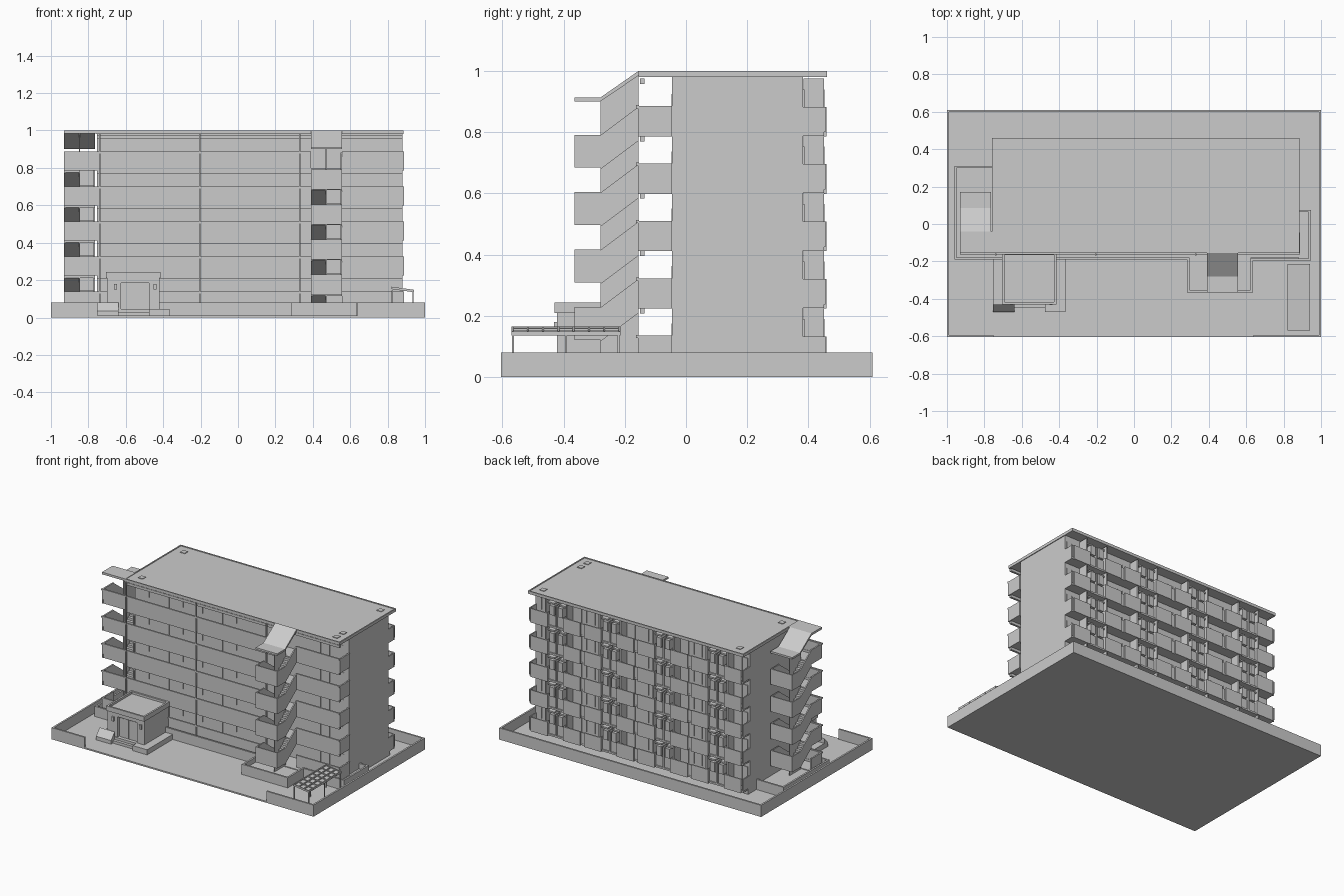
import bpy, bmesh

FLOORS = [0.05 + 0.1875 * i for i in range(5)]
PITCH = 0.1875


def finish(name, bm):
    bmesh.ops.recalc_face_normals(bm, faces=bm.faces)
    me = bpy.data.meshes.new(name)
    bm.to_mesh(me)
    bm.free()
    ob = bpy.data.objects.new(name, me)
    bpy.context.collection.objects.link(ob)
    return ob


def prism(bm, profile, u0, u1, place):
    """Extrude a (v, z) profile from u0 to u1; place maps (u, v, z) to the world."""
    a = [bm.verts.new(place(u0, v, z)) for v, z in profile]
    b = [bm.verts.new(place(u1, v, z)) for v, z in profile]
    bm.faces.new(a)
    bm.faces.new(b[::-1])
    n = len(a)
    for i in range(n):
        bm.faces.new((a[i], b[i], b[(i + 1) % n], a[(i + 1) % n]))


def world(u, v, z):
    return (u, v, z)


def add(bm, x0, x1, y0, y1, z0, z1, place=world):
    prism(bm, [(y0, z0), (y1, z0), (y1, z1), (y0, z1)], x0, x1, place)


def boxes(name, items):
    bm = bmesh.new()
    for it in items:
        add(bm, *it)
    return finish(name, bm)


# site slab and boundary wall with a gate opening at the front
boxes("site_ground", [(-1, 1, -0.605, 0.61, 0, 0.01)])
boxes("boundary_wall", [
    (-1, -0.988, -0.605, 0.61, 0.01, 0.08), (0.988, 1, -0.605, 0.61, 0.01, 0.08),
    (-0.988, 0.988, 0.598, 0.61, 0.01, 0.08),
    (-0.988, -0.75, -0.605, -0.593, 0.01, 0.08), (0.64, 0.988, -0.605, -0.593, 0.01, 0.08)])

# plinth with its raised rim following the stairs
boxes("plinth", [(-0.755, 0.88, -0.18, 0.40, 0.01, 0.05), (-0.95, -0.755, -0.18, 0.305, 0.01, 0.045),
                 (0.295, 0.625, -0.355, -0.18, 0.01, 0.045), (0.88, 0.935, -0.185, 0.07, 0.01, 0.045)])
path = [(-0.76, 0.305), (-0.955, 0.305), (-0.955, -0.185), (0.29, -0.185), (0.29, -0.36),
        (0.63, -0.36), (0.63, -0.19), (0.94, -0.19), (0.94, 0.07), (0.88, 0.07)]
t = 0.006
boxes("plinth_rim", [(min(a[0], b[0]) - t, max(a[0], b[0]) + t, min(a[1], b[1]) - t, max(a[1], b[1]) + t, 0.01, 0.08)
                     for a, b in zip(path, path[1:])])

# main block, roof and roof fittings
boxes("apartment_block", [(-0.755, 0.88, -0.045, 0.382, 0.05, 0.986)])
boxes("roof", [(-0.76, 0.885, -0.155, 0.46, 0.984, 0.996),
               (-0.76, 0.885, -0.155, -0.147, 0.98, 1), (-0.76, 0.885, 0.452, 0.46, 0.98, 1),
               (-0.76, -0.752, -0.155, 0.46, 0.98, 1), (0.877, 0.885, -0.155, 0.46, 0.98, 1)])
boxes("roof_hatches", [(x, x + 0.035, y, y + 0.035, 0.99, 1.0)
                       for x, y in ((-0.70, -0.09), (0.80, -0.11), (0.80, -0.04), (0.80, 0.37), (-0.70, 0.37))])

# front access galleries: slabs, parapets and the landings at the left end
slabs, walls = [], []
for z in FLOORS:
    slabs += [(-0.755, 0.88, -0.15, -0.045, z - 0.012, z), (-0.925, -0.755, -0.15, -0.04, z - 0.012, z)]
    for x0, x1 in ((-0.93, 0.39), (0.555, 0.887)):
        walls += [(x0, x1, -0.157, -0.147, z + 0.015, z + 0.085),
                  (x0, x1, -0.154, -0.145, z - 0.014, z + 0.015),
                  (x0, x1, -0.163, -0.153, z + 0.078, z + 0.088)]
    walls += [(0.877, 0.887, -0.157, -0.045, z - 0.014, z + 0.085),
              (-0.93, -0.92, -0.157, -0.04, z - 0.014, z + 0.085)]
slabs.append((-0.93, -0.755, -0.155, -0.04, 0.985, 1))
boxes("gallery_slabs", slabs)
boxes("gallery_parapets", walls)
boxes("downpipes", [(x - 0.004, x + 0.004, -0.168, -0.158, 0.05, 0.985) for x in (-0.74, -0.205, 0.33)])
boxes("ceiling_beams", [(-0.755, 0.88, -0.15, -0.135, z + PITCH - 0.03, z + PITCH - 0.012) for z in FLOORS])

# gallery doors and windows, mirrored in pairs
doors, windows = [], []
for z in FLOORS:
    for i in range(4):
        c = -0.55 + 0.409 * i
        for s in (-1, 1):
            d, w = c + s * 0.035, c + s * 0.13
            doors.append((d - 0.022, d + 0.022, -0.048, -0.044, z, z + 0.125))
            windows.append((w - 0.035, w + 0.035, -0.048, -0.044, z + 0.06, z + 0.125))
boxes("gallery_doors", doors)
boxes("gallery_windows", windows)

# rear balconies: slabs, stepped parapets, partitions, awnings and windows
slabs, walls, parts, awn, glass = [], [], [], [], []
for z in FLOORS:
    slabs.append((-0.75, 0.88, 0.38, 0.45, z - 0.012, z))
    parts += [(-0.755, -0.747, 0.38, 0.455, z, z + 0.083), (0.872, 0.88, 0.38, 0.455, z, z + 0.083)]
    for i in range(4):
        c = -0.55 + 0.409 * i
        parts.append((c - 0.005, c + 0.005, 0.38, 0.45, z, z + 0.14))
        for s in (-1, 1):
            def seg(a, b, *rest):
                return (min(c + s * a, c + s * b), max(c + s * a, c + s * b)) + rest
            walls += [seg(0.005, 0.06, 0.433, 0.441, z - 0.012, z + 0.07),
                      seg(0.06, 0.19, 0.451, 0.459, z - 0.014, z + 0.083),
                      seg(0.06, 0.068, 0.433, 0.451, z - 0.012, z + 0.083),
                      seg(0.19, 0.2045, 0.441, 0.449, z - 0.012, z + 0.075)]
            parts.append(seg(0.015, 0.05, 0.39, 0.452, z + 0.075, z + 0.14))
            awn += [seg(0.02, 0.07, 0.385, 0.44, z + 0.145, z + 0.155),
                    seg(0.075, 0.085, 0.384, 0.45, z, z + 0.176)]
            glass += [seg(0.095, 0.15, 0.38, 0.387, z, z + 0.14),
                      seg(0.155, 0.19, 0.38, 0.387, z + 0.055, z + 0.14)]
boxes("balcony_slabs", slabs)
boxes("balcony_parapets", walls)
boxes("balcony_partitions", parts)
boxes("balcony_awnings", awn)
boxes("balcony_windows", glass)


# dog-leg stairs: u runs across, v runs out from the gallery edge
def stair(name, place):
    w, run, end, half = 0.165, 0.125, 0.21, PITCH / 2
    steps, rails = bmesh.new(), bmesh.new()

    def flight(z0, z1, u0, u1, ur):
        n = 6
        prof = []
        for k in range(n):
            va, vb = run * k / n, run * (k + 1) / n
            zz = z0 + (z1 - z0) * (k + 0.5) / n
            prof += [(va, zz), (vb, zz)]
        prism(steps, prof + [(run, z1 - 0.025), (0, z0 - 0.025)], u0, u1, place)
        prism(rails, [(0, z0 - 0.028), (run, z1 - 0.028), (run, z1 + 0.083), (0, z0 + 0.083)], ur, ur + 0.008, place)

    for lower, upper in zip(FLOORS, FLOORS[1:]):
        mid = lower + half
        flight(upper, mid, 0.004, 0.079, 0)
        flight(lower, mid, 0.086, w - 0.004, w - 0.008)
        add(steps, 0.004, w - 0.004, run, end - 0.004, mid - 0.02, mid, place)
        add(rails, 0, w, end - 0.008, end, mid - 0.022, mid + 0.085, place)
        for u in (0, w - 0.008):
            add(rails, u, u + 0.008, run, end - 0.008, mid - 0.022, mid + 0.085, place)
    finish(name + "_flights", steps)
    finish(name + "_parapets", rails)
    # central wall and folded canopy
    bm = bmesh.new()
    prism(bm, [(0, 0.045), (run, 0.045), (run, 0.905), (0, 0.99)], 0.079, 0.086, place)
    finish(name + "_spine_wall", bm)
    bm = bmesh.new()
    prism(bm, [(0, 1), (run, 0.913), (end, 0.913), (end, 0.9), (run, 0.9), (0, 0.985)], 0, w, place)
    finish(name + "_canopy", bm)


stair("front_stair", lambda u, v, z: (0.555 - u, -0.155 - v, z))
stair("left_stair", lambda u, v, z: (-0.93 + u, -0.04 + v, z))
boxes("front_stair_floor_edges", [(0.39, 0.555, -0.157, -0.145, z - 0.014, z) for z in FLOORS])

# entrance lodge with recessed door, parapet roof and steps
boxes("lodge", [(-0.70, -0.42, -0.40, -0.155, 0.01, 0.228),
                (-0.70, -0.625, -0.422, -0.40, 0.01, 0.228), (-0.475, -0.42, -0.422, -0.40, 0.01, 0.228),
                (-0.625, -0.475, -0.422, -0.40, 0.185, 0.228)])
boxes("lodge_roof_rim", [(-0.705, -0.415, -0.43, -0.418, 0.21, 0.243), (-0.705, -0.415, -0.167, -0.155, 0.21, 0.243),
                         (-0.705, -0.693, -0.43, -0.155, 0.21, 0.243), (-0.427, -0.415, -0.43, -0.155, 0.21, 0.243)])
boxes("lodge_door", [(-0.615, -0.552, -0.406, -0.398, 0.045, 0.175), (-0.548, -0.485, -0.406, -0.398, 0.045, 0.175)])
boxes("lodge_lamps", [(x - 0.008, x + 0.008, -0.432, -0.42, 0.15, 0.18) for x in (-0.655, -0.445)])
boxes("lodge_platform", [(-0.755, -0.365, -0.43, -0.19, 0.01, 0.045), (-0.64, -0.475, -0.45, -0.43, 0.01, 0.028),
                         (-0.475, -0.365, -0.47, -0.43, 0.01, 0.045)])
bm = bmesh.new()
prism(bm, [(-0.47, 0.01), (-0.43, 0.01), (-0.43, 0.08), (-0.47, 0.035)], -0.755, -0.64, world)
finish("lodge_sloped_cover", bm)

# bicycle shelter with a gridded sloping roof
bm = bmesh.new()
slope = lambda u, v, z: (u, v, z - (u - 0.82) * 0.14)
add(bm, 0.825, 0.935, -0.565, -0.22, 0.155, 0.158, slope)
for i in range(4):
    x = 0.823 + 0.0375 * i
    add(bm, x - 0.003, x + 0.003, -0.57, -0.215, 0.152, 0.165, slope)
for i in range(8):
    y = -0.567 + 0.05 * i
    add(bm, 0.82, 0.94, y - 0.003, y + 0.003, 0.152, 0.165, slope)
finish("shelter_roof", bm)
boxes("shelter_posts", [(x - 0.003, x + 0.003, y - 0.003, y + 0.003, 0.01, 0.145)
                        for x in (0.825, 0.935) for y in (-0.565, -0.392, -0.22)])
